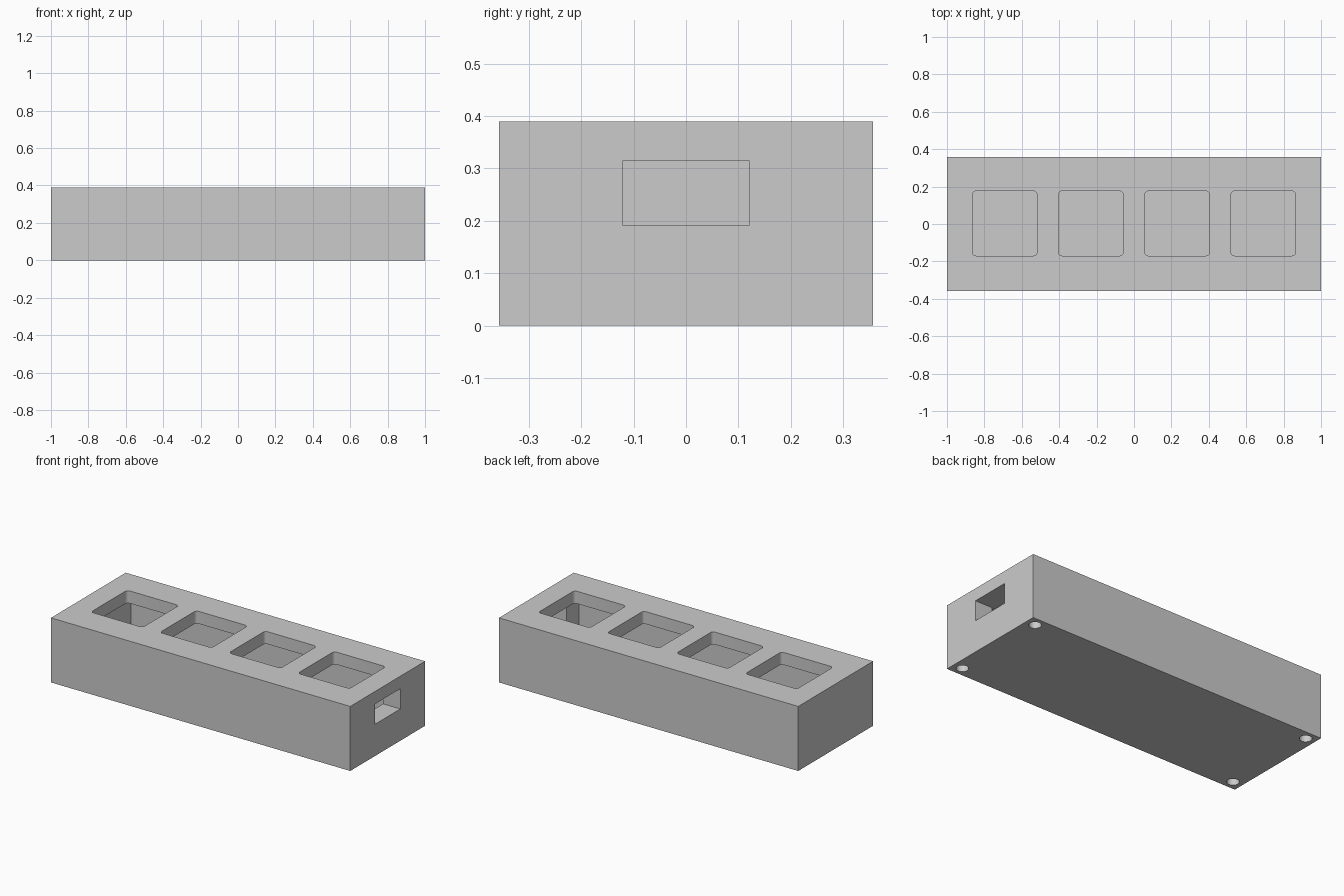
import bpy
import bmesh
from mathutils import Matrix, Vector

cube = bpy.data.objects.get("Cube")
if cube:
    bpy.data.objects.remove(cube, do_unlink=True)

LENGTH, DEPTH, HEIGHT = 2.0, 0.714, 0.39
WALL, PLATE = 0.115, 0.075

grey = bpy.data.materials.new("plain grey")
grey.use_nodes = True
grey.diffuse_color = (0.6, 0.6, 0.6, 1)
grey.node_tree.nodes["Principled BSDF"].inputs["Base Color"].default_value = grey.diffuse_color


def finish(bm, name):
    bmesh.ops.recalc_face_normals(bm, faces=bm.faces)
    mesh = bpy.data.meshes.new(name)
    bm.to_mesh(mesh)
    bm.free()
    mesh.materials.append(grey)
    obj = bpy.data.objects.new(name, mesh)
    bpy.context.collection.objects.link(obj)
    return obj


def box(name, low, high, corner=0):
    """Box between two corners, with optional rounded vertical edges."""
    low, high = Vector(low), Vector(high)
    bm = bmesh.new()
    place = Matrix.Translation((low + high) / 2) @ Matrix.Diagonal((*(high - low), 1))
    bmesh.ops.create_cube(bm, size=1, matrix=place)
    if corner:
        upright = [e for e in bm.edges if abs(e.verts[0].co.z - e.verts[1].co.z) > 0.01]
        bmesh.ops.bevel(bm, geom=upright, offset=corner, segments=5,
                        profile=0.5, affect="EDGES")
    return finish(bm, name)


def cylinder(name, x, y, radius, low, high):
    bm = bmesh.new()
    bmesh.ops.create_cone(bm, cap_ends=True, segments=32, radius1=radius, radius2=radius,
                          depth=high - low,
                          matrix=Matrix.Translation((x, y, (low + high) / 2)))
    return finish(bm, name)


# Solid case body
case = box("case", (-LENGTH / 2, -DEPTH / 2, 0), (LENGTH / 2, DEPTH / 2, HEIGHT))

# Hollow interior
ix, iy = LENGTH / 2 - WALL, DEPTH / 2 - WALL
cutters = [box("cavity_cutter", (-ix, -iy, PLATE), (ix, iy, HEIGHT - PLATE))]

# Four key openings through the top plate
half = 0.173
for i in range(4):
    x = (i - 1.5) * 0.461
    cutters.append(box("key_cutter", (x - half, -half + 0.003, 0.25),
                       (x + half, half + 0.003, 0.5), corner=0.02))

# Cable port in the left end
cutters.append(box("port_cutter", (0.8, -0.121, 0.192), (1.1, 0.121, 0.314)))

# Screw holes in the underside corners
for sx in (-1, 1):
    for sy in (-1, 1):
        cutters.append(cylinder("screw_cutter", sx * (LENGTH / 2 - 0.06),
                                sy * (DEPTH / 2 - 0.056), 0.034, -0.1, 0.25))

# Cut everything out of the body
bpy.context.view_layer.objects.active = case
for cutter in cutters:
    cutter.hide_render = True
    cut = case.modifiers.new("cut", "BOOLEAN")
    cut.operation = "DIFFERENCE"
    cut.solver = "EXACT"
    cut.object = cutter
    bpy.ops.object.modifier_apply(modifier=cut.name)
    bpy.data.objects.remove(cutter, do_unlink=True)

# Smooth the round holes, keep all box edges crisp
bpy.ops.object.select_all(action="DESELECT")
case.select_set(True)
bpy.ops.object.shade_smooth_by_angle(angle=0.5)
